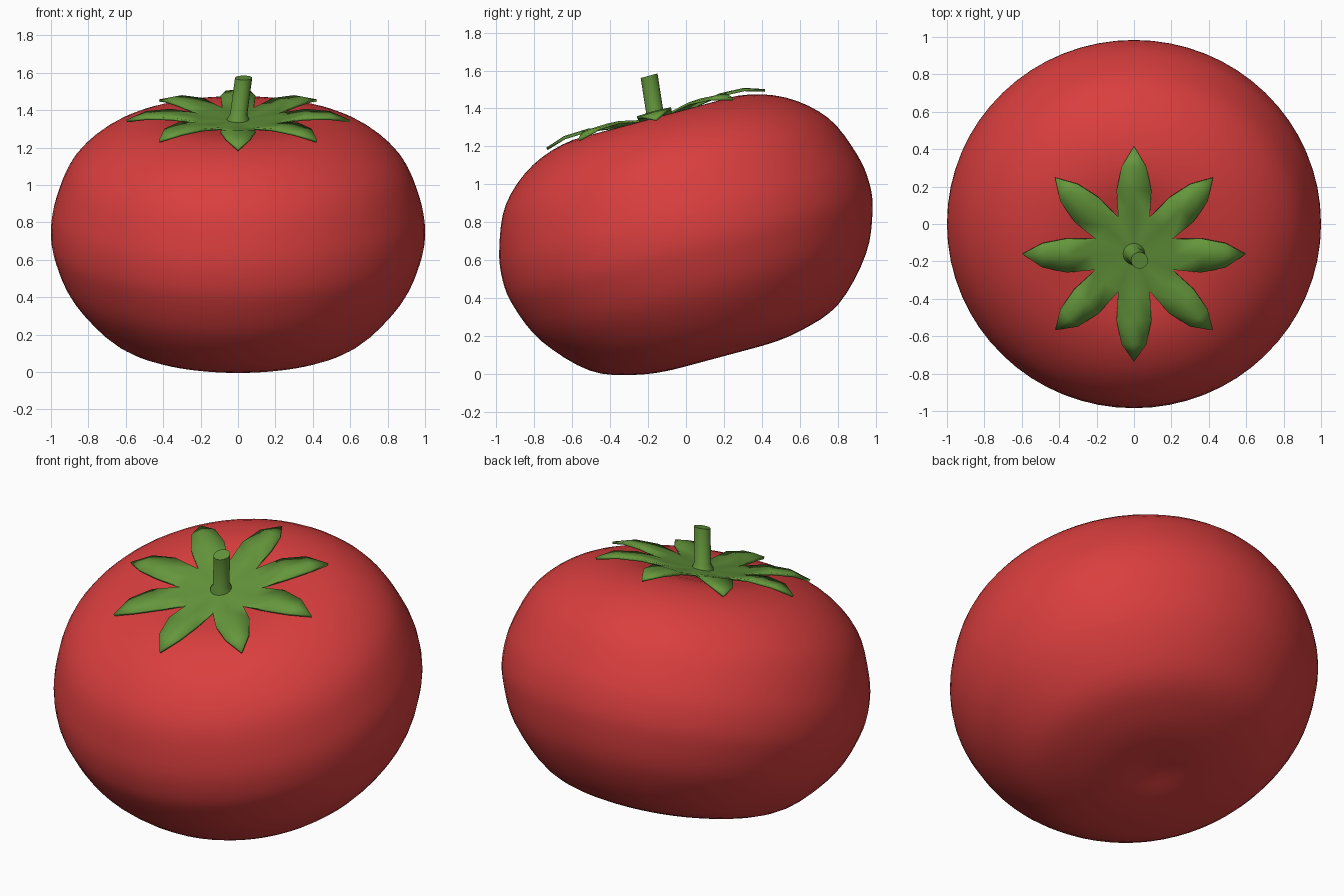
import bpy, bmesh, math
from mathutils import Matrix, Vector

if "Cube" in bpy.data.objects:
    bpy.data.objects.remove(bpy.data.objects["Cube"])

TILT = Matrix.Translation((0, 0, 0.75)) @ Matrix.Rotation(math.radians(15), 4, 'X')


def material(name, color):
    m = bpy.data.materials.new(name)
    m.diffuse_color = (*color, 1)
    m.use_nodes = True
    m.node_tree.nodes["Principled BSDF"].inputs["Base Color"].default_value = m.diffuse_color
    return m


red = material("tomato red", (0.70, 0.048, 0.048))
green = material("leaf green", (0.13, 0.31, 0.045))


def make_object(name, bm, mat, angle):
    bmesh.ops.recalc_face_normals(bm, faces=bm.faces[:])
    me = bpy.data.meshes.new(name)
    bm.to_mesh(me)
    bm.free()
    me.materials.append(mat)
    ob = bpy.data.objects.new(name, me)
    bpy.context.collection.objects.link(ob)
    ob.matrix_world = TILT
    bpy.ops.object.select_all(action='DESELECT')
    ob.select_set(True)
    bpy.context.view_layer.objects.active = ob
    bpy.ops.object.shade_smooth_by_angle(angle=math.radians(angle))
    return ob


def smooth_curve(pts, steps):
    """Catmull-Rom through the points, mirrored past the axis at both ends."""
    p = [Vector(q) for q in pts]
    p = [Vector((-p[1].x, p[1].y))] + p + [Vector((-p[-2].x, p[-2].y))]
    out = []
    for i in range(1, len(p) - 2):
        a, b, c, d = p[i - 1:i + 3]
        for k in range(steps):
            t = k / steps
            out.append(0.5 * (2 * b + (c - a) * t + (2 * a - 5 * b + 4 * c - d) * t * t
                              + (3 * b - a - 3 * c + d) * t ** 3))
    return out + [p[-2]]


# Fruit: squashed lathe profile with shallow dimples top and bottom
profile = [(0, 0.575), (0.2, 0.602), (0.45, 0.622), (0.69, 0.548), (0.88, 0.385), (0.975, 0.165),
           (1.0, 0), (0.978, -0.15), (0.885, -0.36), (0.68, -0.575), (0.45, -0.66),
           (0.22, -0.685), (0, -0.665)]
bm = bmesh.new()
verts = [bm.verts.new((p.x, 0, p.y)) for p in smooth_curve(profile, 4)]
edges = [bm.edges.new(e) for e in zip(verts, verts[1:])]
bmesh.ops.spin(bm, geom=verts + edges, cent=(0, 0, 0), axis=(0, 0, 1),
               angle=math.tau, steps=64, use_merge=True)
bmesh.ops.remove_doubles(bm, verts=bm.verts[:], dist=0.0005)
make_object("fruit", bm, red, 60)

# Leaf crown: eight arched leaves around a shared centre
rows = [(0.36, 0.093, 0.648), (0.49, 0.066, 0.643)]   # distance, half width, height
bm = bmesh.new()
centre = bm.verts.new((0, 0, 0.608))
notches = [bm.verts.new((0.22 * math.cos(a), 0.22 * math.sin(a), 0.625))
           for a in (math.tau * (i - 0.5) / 8 for i in range(8))]
for i in range(8):
    turn = Matrix.Rotation(math.tau * i / 8, 4, 'Z')
    vert = lambda x, y, z: bm.verts.new(turn @ Vector((x, y, z)))
    r, m, l = notches[i], vert(0.22, 0, 0.628), notches[(i + 1) % 8]
    bm.faces.new((centre, r, m))
    bm.faces.new((centre, m, l))
    for d, w, h in rows:
        r2, m2, l2 = vert(d, -w, h), vert(d, 0, h + 0.004), vert(d, w, h)
        bm.faces.new((r, r2, m2, m))
        bm.faces.new((m, m2, l2, l))
        r, m, l = r2, m2, l2
    tip = vert(0.595, 0, 0.612)
    bm.faces.new((r, tip, m))
    bm.faces.new((m, tip, l))
crown = make_object("leaf_crown", bm, green, 40)
mod = crown.modifiers.new("thickness", 'SOLIDIFY')
mod.thickness = 0.014
mod.offset = 0

# Stem: slightly leaning, flared at the base
bm = bmesh.new()
rings = []
for x, y, z, rad in [(0, 0, 0.59, 0.062), (0, 0, 0.628, 0.058), (0.004, 0.004, 0.65, 0.046),
                     (0.03, 0.025, 0.845, 0.046)]:
    rings.append([bm.verts.new((x + rad * math.cos(math.tau * k / 16),
                                y + rad * math.sin(math.tau * k / 16), z)) for k in range(16)])
for a, b in zip(rings, rings[1:]):
    for k in range(16):
        j = (k + 1) % 16
        bm.faces.new((a[k], a[j], b[j], b[k]))
bm.faces.new(rings[-1])
bm.faces.new(rings[0][::-1])
make_object("stem", bm, green, 40)
